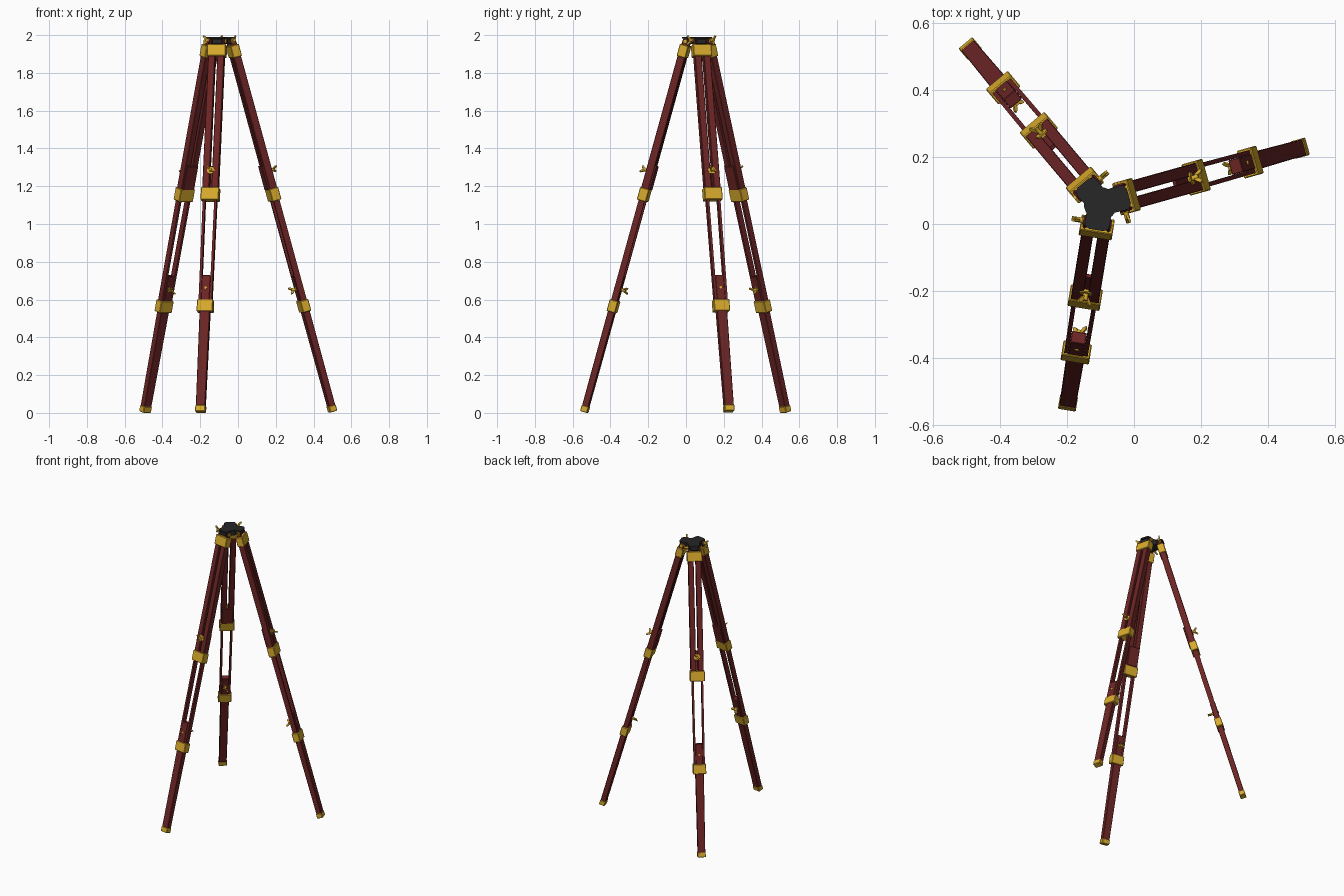
import bpy, bmesh, math
from mathutils import Matrix, Vector

if "Cube" in bpy.data.objects:
    bpy.data.objects.remove(bpy.data.objects["Cube"])


def material(name, rgb):
    m = bpy.data.materials.new(name)
    m.diffuse_color = (*rgb, 1)
    m.use_nodes = True
    m.node_tree.nodes["Principled BSDF"].inputs["Base Color"].default_value = m.diffuse_color
    return m


WOOD = material("red_wood", (0.15, 0.018, 0.018))
BRASS = material("brass", (0.68, 0.4, 0.025))
DARK = material("dark_metal", (0.02, 0.02, 0.02))
HUB = Vector((-0.10, 0.06, 0))
# Direction, radial shift and tilt of each leg, in degrees
LEGS = {"right": (15.6, -0.004, 15.9), "back": (130.0, -0.011, 15.7), "front": (260.7, -0.013, 15.65)}


def finish(bm, name, mat, matrix, bevel=0, smooth=False):
    bmesh.ops.recalc_face_normals(bm, faces=bm.faces)
    me = bpy.data.meshes.new(name)
    bm.to_mesh(me)
    bm.free()
    ob = bpy.data.objects.new(name, me)
    bpy.context.collection.objects.link(ob)
    ob.matrix_world = matrix
    me.materials.append(mat)
    if bevel:
        mod = ob.modifiers.new("bevel", "BEVEL")
        mod.width, mod.segments = bevel, 1
    if smooth:
        bpy.ops.object.select_all(action="DESELECT")
        ob.select_set(True)
        bpy.context.view_layer.objects.active = ob
        bpy.ops.object.shade_smooth_by_angle(angle=math.radians(40))
    return ob


def bar(name, mat, frame, s0, s1, top, bottom, y=(0, 0), x=0, bevel=0):
    """Straight or tapering bar running down a leg from s0 to s1; sizes are (thickness, width)."""
    bm = bmesh.new()
    rings = []
    for s, (t, w), yc in ((s0, top, y[0]), (s1, bottom, y[1])):
        rings.append([bm.verts.new((x + a * t / 2, yc + b * w / 2, -s))
                      for a, b in ((-1, -1), (1, -1), (1, 1), (-1, 1))])
    bm.faces.new(rings[0])
    bm.faces.new(rings[1])
    for i in range(4):
        j = (i + 1) % 4
        bm.faces.new((rings[0][i], rings[0][j], rings[1][j], rings[1][i]))
    return finish(bm, name, mat, frame, bevel)


def disc(bm, r, z0, z1, segs=16):
    bmesh.ops.create_cone(bm, cap_ends=True, segments=segs, radius1=r, radius2=r, depth=z1 - z0,
                          matrix=Matrix.Translation((0, 0, (z0 + z1) / 2)))


def extrude(bm, points, vec):
    face = bm.faces.new([bm.verts.new(p) for p in points])
    ext = bmesh.ops.extrude_face_region(bm, geom=[face])
    verts = [v for v in ext["geom"] if isinstance(v, bmesh.types.BMVert)]
    bmesh.ops.translate(bm, verts=verts, vec=vec)


def wing_nut(name, matrix, turn=90, flange=0.013):
    """Washer, stem and two flared wings, pointing along local z."""
    bm = bmesh.new()
    disc(bm, flange, 0, 0.004)
    disc(bm, 0.008, 0.004, 0.024)
    wing = [(0.003, 0.008), (0.013, 0.014), (0.025, 0.028), (0.023, 0.036), (0.013, 0.032), (0.003, 0.02)]
    for side in (1, -1):
        extrude(bm, [(side * a, -0.0035, b) for a, b in wing], (0, 0.007, 0))
    finish(bm, name, BRASS, matrix @ Matrix.Rotation(math.radians(turn), 4, "Z"), smooth=True)


def cylinder(name, mat, matrix, r, z0, z1, segs=16):
    bm = bmesh.new()
    disc(bm, r, z0, z1, segs)
    return finish(bm, name, mat, matrix, smooth=True)


OUT = Matrix.Rotation(math.pi / 2, 4, "Y")      # local z -> outward
IN = Matrix.Rotation(-math.pi / 2, 4, "Y")      # local z -> inward
CW = Matrix.Rotation(math.pi / 2, 4, "X")       # local z -> clockwise side
CCW = Matrix.Rotation(-math.pi / 2, 4, "X")     # local z -> other side


def at(s, x=0):
    return Matrix.Translation((x, 0, -s))


for leg, (angle, shift, tilt) in LEGS.items():
    spin = Matrix.Translation(HUB) @ Matrix.Rotation(math.radians(angle), 4, "Z") @ Matrix.Translation((shift, 0, 0))
    pivot = spin @ Matrix.Translation((0.07, 0, 1.967))
    f = pivot @ Matrix.Rotation(-math.radians(tilt), 4, "Y")

    # Upper, middle and lower wooden sections
    for side, sg in (("left", 1), ("right", -1)):
        bar(f"{leg}_upper_rail_{side}", WOOD, f, 0.03, 0.86, (0.04, 0.036), (0.04, 0.036),
            (sg * 0.0245, sg * 0.0245), bevel=0.002)
        bar(f"{leg}_middle_rod_{side}", WOOD, f, 0.82, 1.48, (0.032, 0.013), (0.032, 0.013),
            (sg * 0.031, sg * 0.029))
        # Hinge cheeks above the top collar
        bar(f"{leg}_hinge_cheek_{side}", WOOD, f, -0.016, 0.03, (0.03, 0.012), (0.038, 0.012),
            (sg * 0.036, sg * 0.036), bevel=0.005)
    bar(f"{leg}_clamp_plate", WOOD, f, 0.68, 0.81, (0.012, 0.076), (0.012, 0.076), x=-0.023, bevel=0.002)
    bar(f"{leg}_middle_block", WOOD, f, 1.29, 1.44, (0.036, 0.045), (0.036, 0.045), bevel=0.002)
    bar(f"{leg}_lower_leg", WOOD, f, 1.44, 2.02, (0.036, 0.055), (0.034, 0.049), bevel=0.002)

    # Brass collars and foot cap
    bar(f"{leg}_top_collar", BRASS, f, 0.02, 0.086, (0.048, 0.1), (0.048, 0.1), bevel=0.003)
    bar(f"{leg}_middle_collar", BRASS, f, 0.808, 0.876, (0.05, 0.097), (0.05, 0.097), bevel=0.003)
    bar(f"{leg}_lower_collar", BRASS, f, 1.424, 1.488, (0.046, 0.086), (0.046, 0.086), bevel=0.003)
    bar(f"{leg}_foot_cap", BRASS, f, 2.004, 2.038, (0.039, 0.054), (0.039, 0.054), bevel=0.003)

    # Clamp nuts and bolt heads
    wing_nut(f"{leg}_upper_clamp_nut", f @ at(0.715, 0.02) @ OUT, 50, 0.02)
    wing_nut(f"{leg}_lower_clamp_nut", f @ at(1.36, -0.018) @ IN, 50)
    cylinder(f"{leg}_lower_bolt_head", BRASS, f @ at(1.36, 0.018) @ OUT, 0.007, -0.002, 0.004, 12)

    # Hinge axle with its nut on the clockwise end
    cylinder(f"{leg}_hinge_axle", BRASS, pivot @ CW, 0.006, -0.044, 0.044, 12)
    cylinder(f"{leg}_hinge_bolt_head", BRASS, pivot @ CCW, 0.012, 0.042, 0.05, 6)
    wing_nut(f"{leg}_hinge_nut", pivot @ Matrix.Translation((0, -0.042, 0.006)) @ CW, 80)

    # Hub arm: rounded lobe plate over a hinge lug
    bm = bmesh.new()
    half = [(0, 0.033), (0.045, 0.037), (0.074, 0.038), (0.085, 0.034), (0.092, 0.022)]
    outline = half + [(a, -b) for a, b in reversed(half)]
    extrude(bm, [(a, b, 1.982) for a, b in outline], (0, 0, 0.009))
    finish(bm, f"{leg}_hub_arm", DARK, spin)
    bm = bmesh.new()
    bmesh.ops.create_cube(bm, size=1, matrix=Matrix.Translation((0.055, 0, 1.967)) @ Matrix.Diagonal((0.06, 0.058, 0.03, 1)))
    finish(bm, f"{leg}_hub_lug", DARK, spin, bevel=0.004)

# Central hub disc
cylinder("hub_disc", DARK, Matrix.Translation(HUB), 0.05, 1.952, 1.9905, 32)
